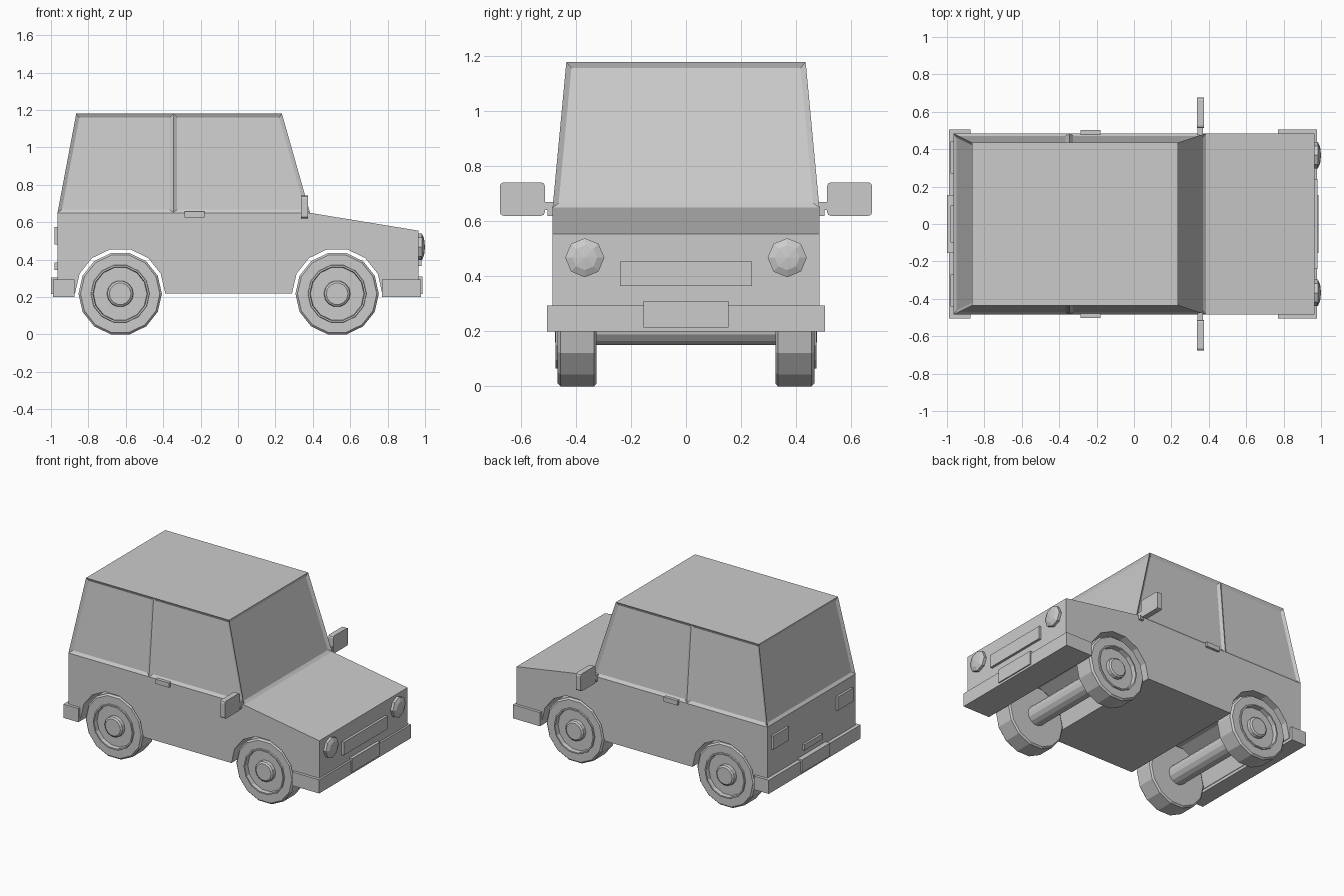
import bpy, bmesh
from math import cos, sin, pi

if "Cube" in bpy.data.objects:
    bpy.data.objects.remove(bpy.data.objects["Cube"])


def finish(bm, name):
    bmesh.ops.remove_doubles(bm, verts=bm.verts, dist=1e-5)
    bmesh.ops.recalc_face_normals(bm, faces=bm.faces)
    mesh = bpy.data.meshes.new(name)
    bm.to_mesh(mesh)
    bm.free()
    obj = bpy.data.objects.new(name, mesh)
    bpy.context.collection.objects.link(obj)
    return obj


def box(name, x, y, z, bevel=0.0):
    bm = bmesh.new()
    bmesh.ops.create_cube(bm, size=1)
    for v in bm.verts:
        v.co = [(a[0] + a[1]) / 2 + c * (a[1] - a[0]) for a, c in zip((x, y, z), v.co)]
    if bevel:
        # round only the corners seen along the x axis
        edges = [e for e in bm.edges
                 if abs((e.verts[0].co - e.verts[1].co).normalized().x) > 0.9]
        bmesh.ops.bevel(bm, geom=edges, offset=bevel, segments=2,
                        profile=0.5, affect='EDGES')
    return finish(bm, name)


def lathe(name, profile, n, place):
    """Revolve (radius, height) pairs; place maps (a, b, height) to a position."""
    bm = bmesh.new()
    rings = [[bm.verts.new(place(r * cos(2 * pi * i / n), r * sin(2 * pi * i / n), h))
              for i in range(n)] for r, h in profile]
    for p, q in zip(rings, rings[1:]):
        for i in range(n):
            j = (i + 1) % n
            bm.faces.new((p[i], p[j], q[j], q[i]))
    return finish(bm, name)


W = 0.485
WHEELS = {"rear": -0.63, "front": 0.53}

# Lower body: side profile with wheel arches, open where the cabin sits
profile = [(-0.965, 0.65), (-0.965, 0.22)]
for cx in WHEELS.values():
    profile += [(cx - 0.241 * cos(pi * i / 7), 0.22 + 0.241 * sin(pi * i / 7))
                for i in range(8)]
profile += [(0.965, 0.22), (0.965, 0.555), (0.385, 0.65)]
bm = bmesh.new()
left, right = [[bm.verts.new((x, y, z)) for x, z in profile] for y in (-W, W)]
bm.faces.new(left)
bm.faces.new(right[::-1])
for i in range(len(profile) - 1):
    bm.faces.new((left[i], left[i + 1], right[i + 1], right[i]))
finish(bm, "lower_body")

# Cabin: tapered shell with recessed windows
bm = bmesh.new()
rows = {}
for s in (-1, 1):
    rows[s] = ([bm.verts.new((x, s * W, 0.65)) for x in (-0.965, -0.345, 0.385)],
               [bm.verts.new((x, s * 0.435, 1.18)) for x in (-0.865, -0.345, 0.235)])
glass = []
for s, (low, high) in rows.items():
    for i in (0, 1):
        quad = (low[i], low[i + 1], high[i + 1], high[i])
        glass.append(bm.faces.new(quad if s < 0 else quad[::-1]))
(la, ha), (lb, hb) = rows[-1], rows[1]
glass.append(bm.faces.new((la[2], lb[2], hb[2], ha[2])))
glass.append(bm.faces.new((lb[0], la[0], ha[0], hb[0])))
bm.faces.new(ha + hb[::-1])
bm.normal_update()
bmesh.ops.inset_individual(bm, faces=glass, thickness=0.02, depth=-0.012,
                           use_even_offset=True)
finish(bm, "cabin")

# Bumpers, number plates, grille and tailgate handle
box("front_bumper", (0.77, 0.978), (-0.505, 0.505), (0.2, 0.295))
box("rear_bumper", (-0.99, -0.875), (-0.505, 0.505), (0.2, 0.295))
box("front_plate", (0.96, 0.986), (-0.155, 0.155), (0.215, 0.31))
box("rear_plate", (-1.0, -0.96), (-0.155, 0.155), (0.215, 0.305))
box("grille", (0.95, 0.982), (-0.24, 0.24), (0.365, 0.455))
box("tailgate_handle", (-0.98, -0.95), (-0.1, 0.1), (0.345, 0.385))


def span(s, a, b):
    return tuple(sorted((s * a, s * b)))


for s, side in ((-1, "right"), (1, "left")):
    # Lights
    lathe(f"{side}_headlight", [(0, 0.955), (0.071, 0.955), (0.071, 0.983),
                                (0.045, 0.995), (0, 1.0)], 8,
          lambda a, b, h: (h, s * 0.368 + a, 0.468 + b))
    box(f"{side}_tail_light", (-0.98, -0.95), span(s, 0.27, 0.44), (0.48, 0.575))

    # Door handle
    box(f"{side}_door_handle", (-0.285, -0.18), span(s, 0.475, 0.502), (0.625, 0.657))

    # Wing mirror with its bracket
    box(f"{side}_mirror", (0.336, 0.374), span(s, 0.513, 0.677), (0.62, 0.742), 0.014)
    box(f"{side}_mirror_arm", (0.34, 0.37), span(s, 0.475, 0.52), (0.642, 0.67))
    box(f"{side}_mirror_foot", (0.34, 0.37), span(s, 0.475, 0.503), (0.62, 0.645))

    # Wheels: tyre, raised rim lip, recessed disc and hub cap
    for end, cx in WHEELS.items():
        lathe(f"{end}_{side}_wheel",
              [(0, 0.325), (0.212, 0.325), (0.223, 0.334), (0.223, 0.456),
               (0.212, 0.467), (0.157, 0.467), (0.155, 0.475), (0.146, 0.475),
               (0.143, 0.445), (0.071, 0.445), (0.069, 0.468), (0.058, 0.476),
               (0, 0.476)], 14,
              lambda a, b, h: (cx + a, s * h, 0.2175 + b))

# Axles
for end, cx in WHEELS.items():
    lathe(f"{end}_axle", [(0.068, -0.33), (0.068, 0.33)], 14,
          lambda a, b, h: (cx + a, h, 0.2175 + b))
